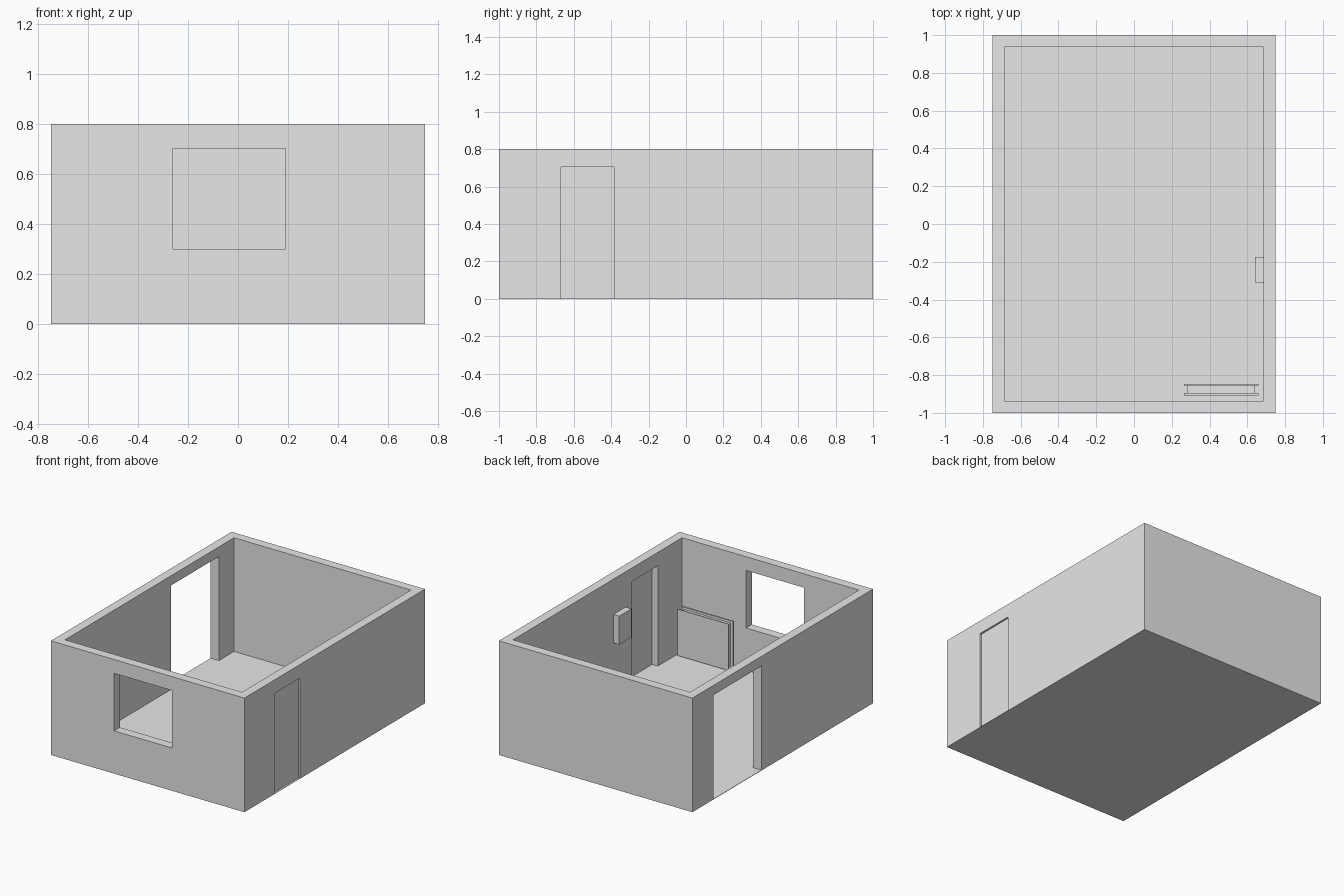
import bpy

cube = bpy.data.objects.get("Cube")
if cube:
    bpy.data.objects.remove(cube, do_unlink=True)

# Single plain grey
grey = bpy.data.materials.new("plain_grey")
grey.use_nodes = True
grey.diffuse_color = (0.8, 0.8, 0.8, 1)
grey.node_tree.nodes["Principled BSDF"].inputs["Base Color"].default_value = (0.8, 0.8, 0.8, 1)


def box(name, xs, ys, zs):
    """Axis-aligned box from its (min, max) range on each axis."""
    lo, hi = zip(xs, ys, zs)
    bpy.ops.mesh.primitive_cube_add(size=1)
    ob = bpy.context.object
    ob.name = ob.data.name = name
    for v in ob.data.vertices:
        v.co = [hi[i] if v.co[i] > 0 else lo[i] for i in range(3)]
    ob.data.materials.append(grey)
    return ob


def cut(target, name, xs, ys, zs):
    """Cut a box-shaped opening and discard the cutter."""
    cutter = box(name, xs, ys, zs)
    cutter.hide_render = True
    mod = target.modifiers.new(name, "BOOLEAN")
    mod.operation = "DIFFERENCE"
    mod.solver = "EXACT"
    mod.object = cutter
    bpy.context.view_layer.objects.active = target
    bpy.ops.object.modifier_apply(modifier=mod.name)
    bpy.data.objects.remove(cutter, do_unlink=True)


W, D, H = 0.75, 1.0, 0.8      # half width, half depth, height
IX, IY = 0.686, 0.936         # inner faces of the walls
FLOOR = 0.003

# Floor and walls with their openings
box("floor", (-W, W), (-D, D), (0, FLOOR))
walls = box("walls", (-W, W), (-D, D), (FLOOR, H))
cut(walls, "room_space", (-IX, IX), (-IY, IY), (-0.1, 1))
cut(walls, "window_opening", (-0.26, 0.19), (-1.1, -0.8), (0.3, 0.703))
cut(walls, "left_door_opening", (0.6, 0.9), (-0.668, -0.384), (-0.1, 0.705))
cut(walls, "right_door_opening", (-0.9, -0.6), (0.236, 0.769), (-0.1, 0.732))

# Door leaf set near the outside of the wall
box("door_leaf", (0.73, 0.737), (-0.668, -0.384), (FLOOR, 0.705))

# Small box on the wall beside the door
box("wall_cabinet", (0.641, IX), (-0.311, -0.176), (0.353, 0.553))

# Radiator: two thin panels around a narrower core
for name, ys in (("radiator_front_panel", (-0.855, -0.848)),
                 ("radiator_back_panel", (-0.907, -0.896))):
    box(name, (0.264, 0.66), ys, (0.015, 0.34))
box("radiator_core", (0.281, 0.639), (-0.896, -0.855), (0.03, 0.325))
